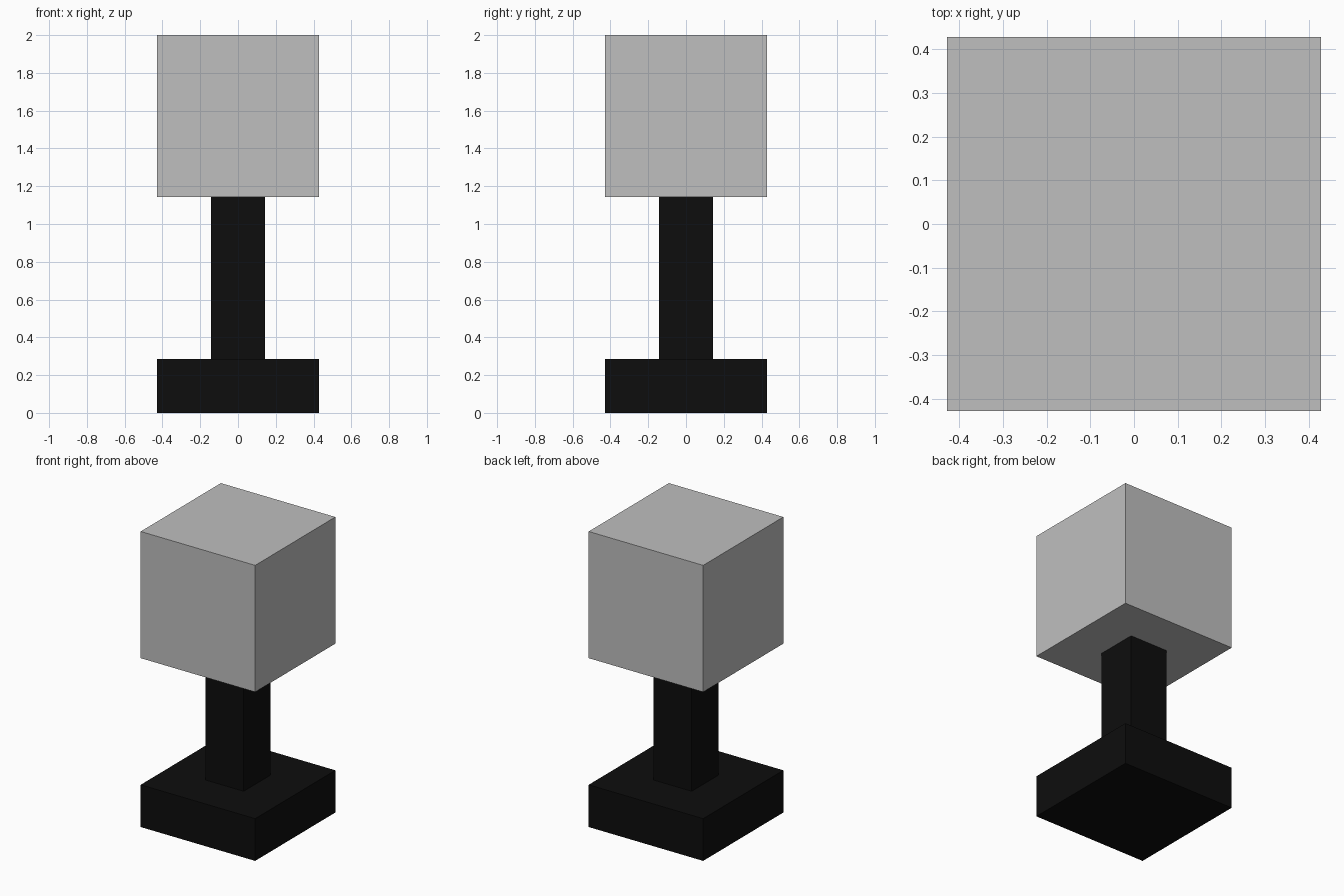
import bpy

default = bpy.data.objects.get("Cube")
if default:
    bpy.data.objects.remove(default, do_unlink=True)


def make_material(name, value):
    mat = bpy.data.materials.new(name)
    mat.use_nodes = True
    colour = (value, value, value, 1.0)
    mat.diffuse_color = colour
    mat.node_tree.nodes["Principled BSDF"].inputs["Base Color"].default_value = colour
    return mat


def make_block(name, width, bottom, top, mat):
    """Square block centred on the z axis, spanning bottom to top."""
    bpy.ops.mesh.primitive_cube_add(size=1, location=(0, 0, (bottom + top) / 2))
    obj = bpy.context.object
    obj.name = obj.data.name = name
    obj.scale = (width, width, top - bottom)
    bpy.ops.object.transform_apply(location=False, rotation=False, scale=True)
    obj.data.materials.append(mat)
    return obj


black = make_material("black", 0.004)
light_grey = make_material("light grey", 0.52)

U = 2 / 7  # the whole model is seven units tall

make_block("base", 3 * U, 0, U, black)
make_block("post", U, U, 4 * U, black)
make_block("head_block", 3 * U, 4 * U, 7 * U, light_grey)
